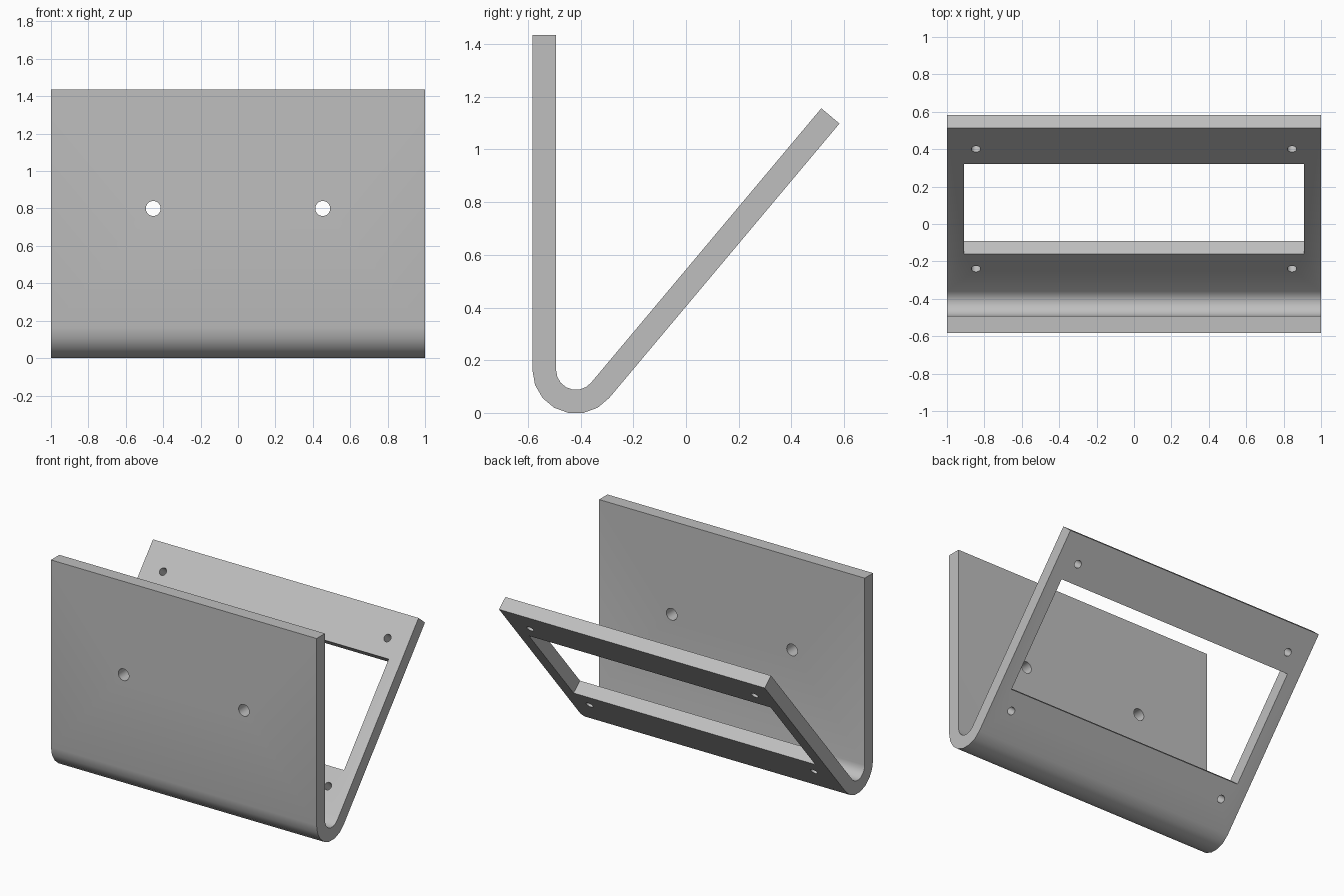
import bpy, bmesh
from math import sin, cos, radians
from mathutils import Matrix, Vector

cube = bpy.data.objects.get("Cube")
if cube:
    bpy.data.objects.remove(cube, do_unlink=True)

HALF_WIDTH = 1.0
R_OUT, R_IN = 0.165, 0.075
BEND = Vector((0, -0.418, 0.1625))
TOP = 1.435
SLOPE = radians(50)
LENGTH = 1.36
STEPS = 7

along = Vector((0, cos(SLOPE), sin(SLOPE)))
outward = Vector((0, sin(SLOPE), -cos(SLOPE)))


def side_line(r):
    """One side of the bent sheet: front top, round the bend, to the slope end."""
    pts = [Vector((0, BEND.y - r, TOP))]
    for i in range(STEPS + 1):
        a = radians(180) + (radians(90) + radians(90) - (radians(90) - SLOPE)) * i / STEPS
        pts.append(BEND + Vector((0, cos(a) * r, sin(a) * r)))
    pts.append(BEND + outward * r + along * LENGTH)
    return pts


def mesh_object(name, bm):
    bmesh.ops.recalc_face_normals(bm, faces=bm.faces)
    mesh = bpy.data.meshes.new(name)
    bm.to_mesh(mesh)
    bm.free()
    obj = bpy.data.objects.new(name, mesh)
    bpy.context.collection.objects.link(obj)
    return obj


# Bent sheet: profile extruded across the width
bm = bmesh.new()
profile = side_line(R_OUT) + side_line(R_IN)[::-1]
face = bm.faces.new([bm.verts.new(p - Vector((HALF_WIDTH, 0, 0))) for p in profile])
ext = bmesh.ops.extrude_face_region(bm, geom=[face])
bmesh.ops.translate(bm, vec=(2 * HALF_WIDTH, 0, 0),
                    verts=[v for v in ext["geom"] if isinstance(v, bmesh.types.BMVert)])
bracket = mesh_object("bent_bracket", bm)

# Cutters: window and screw holes in the slope, two holes in the front
cut = bmesh.new()
mid = (R_OUT + R_IN) / 2
frame = Matrix((Vector((1, 0, 0)), along, -outward)).transposed().to_4x4()


def on_slope(x, s):
    return Matrix.Translation(BEND + outward * mid + along * s + Vector((x, 0, 0))) @ frame


def drill(matrix, radius):
    bmesh.ops.create_cone(cut, cap_ends=True, segments=32, radius1=radius,
                          radius2=radius, depth=0.2, matrix=matrix)


bmesh.ops.create_cube(cut, size=1, matrix=on_slope(0, 0.686) @ Matrix.Diagonal((1.82, 0.747, 0.2, 1)))
for side in (-1, 1):
    for s in (0.188, 1.184):
        drill(on_slope(side * 0.845, s), 0.025)
    front = Matrix.Translation((side * 0.453, BEND.y - mid, 0.8))
    drill(front @ Matrix.Rotation(radians(90), 4, "X"), 0.04)
cutter = mesh_object("hole_cutter", cut)
cutter.hide_render = True

mod = bracket.modifiers.new("holes", "BOOLEAN")
mod.operation = "DIFFERENCE"
mod.solver = "EXACT"
mod.object = cutter
bpy.ops.object.select_all(action="DESELECT")
bracket.select_set(True)
bpy.context.view_layer.objects.active = bracket
bpy.ops.object.modifier_apply(modifier=mod.name)
bpy.data.objects.remove(cutter, do_unlink=True)

# Plain grey metal
grey = bpy.data.materials.new("plain_grey")
grey.use_nodes = True
colour = (0.52, 0.52, 0.52, 1)
grey.diffuse_color = colour
grey.node_tree.nodes["Principled BSDF"].inputs["Base Color"].default_value = colour
bracket.data.materials.clear()
bracket.data.materials.append(grey)
bpy.ops.object.shade_smooth_by_angle(angle=radians(30))
